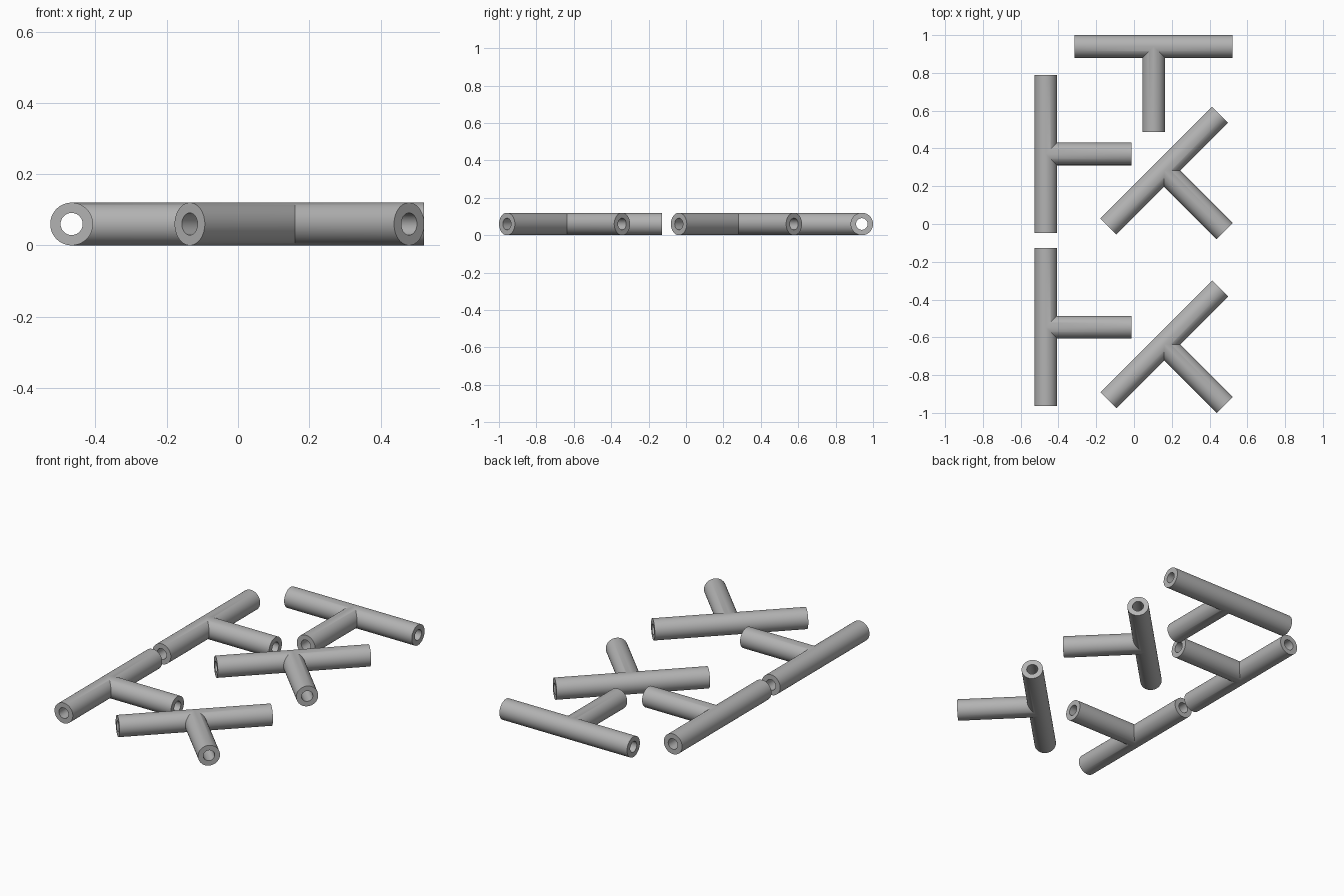
import bpy, bmesh, math

if "Cube" in bpy.data.objects:
    bpy.data.objects.remove(bpy.data.objects["Cube"])

R_OUT, R_IN = 0.06, 0.031   # pipe radius and bore radius
HALF, BRANCH = 0.418, 0.453  # half length of the run, reach of the branch
SEG = 64

grey = bpy.data.materials.new("grey_plastic")
grey.diffuse_color = (0.45, 0.45, 0.45, 1)
grey.use_nodes = True
grey.node_tree.nodes["Principled BSDF"].inputs["Base Color"].default_value = grey.diffuse_color


def add_arm(bm, point):
    """Hollow arm; point(radius, angle, at_end) gives a ring position."""
    rings = []
    for radius, at_end in ((R_OUT, False), (R_OUT, True), (R_IN, True), (R_IN, False)):
        rings.append([bm.verts.new(point(radius, 2 * math.pi * i / SEG, at_end))
                      for i in range(SEG)])
    # outer wall, end rim, bore wall
    for a, b in zip(rings, rings[1:]):
        for i in range(SEG):
            j = (i + 1) % SEG
            bm.faces.new((a[i], a[j], b[j], b[i]))


def run_arm(side):
    # half of the straight run, mitred where it meets the branch
    def point(r, t, at_end):
        d = r * math.cos(t)
        return (side * (HALF if at_end else max(d, 0)), -d, r * math.sin(t))
    return point


def branch_arm(r, t, at_end):
    # branch toward -y, mitred into both halves of the run
    x = r * math.cos(t)
    return (x, -(BRANCH if at_end else abs(x)), r * math.sin(t))


def tee_mesh():
    bm = bmesh.new()
    for arm in (run_arm(1), run_arm(-1), branch_arm):
        add_arm(bm, arm)
    bmesh.ops.remove_doubles(bm, verts=bm.verts, dist=1e-5)
    bmesh.ops.recalc_face_normals(bm, faces=bm.faces)
    mesh = bpy.data.meshes.new("tee_pipe")
    bm.to_mesh(mesh)
    bm.free()
    mesh.materials.append(grey)
    return mesh


# five loose tee connectors laid flat: name, x, y, turn in degrees
tees = [
    ("tee_back", 0.104, 0.94, 0),
    ("tee_left_back", -0.467, 0.371, 90),
    ("tee_left_front", -0.467, -0.546, 90),
    ("tee_diagonal_back", 0.16, 0.282, 45),
    ("tee_diagonal_front", 0.16, -0.637, 45),
]
for name, x, y, turn in tees:
    ob = bpy.data.objects.new(name, tee_mesh())
    bpy.context.collection.objects.link(ob)
    ob.location = (x, y, R_OUT)
    ob.rotation_euler.z = math.radians(turn)
    ob.select_set(True)
    bpy.context.view_layer.objects.active = ob
bpy.ops.object.shade_smooth_by_angle(angle=math.radians(30))
